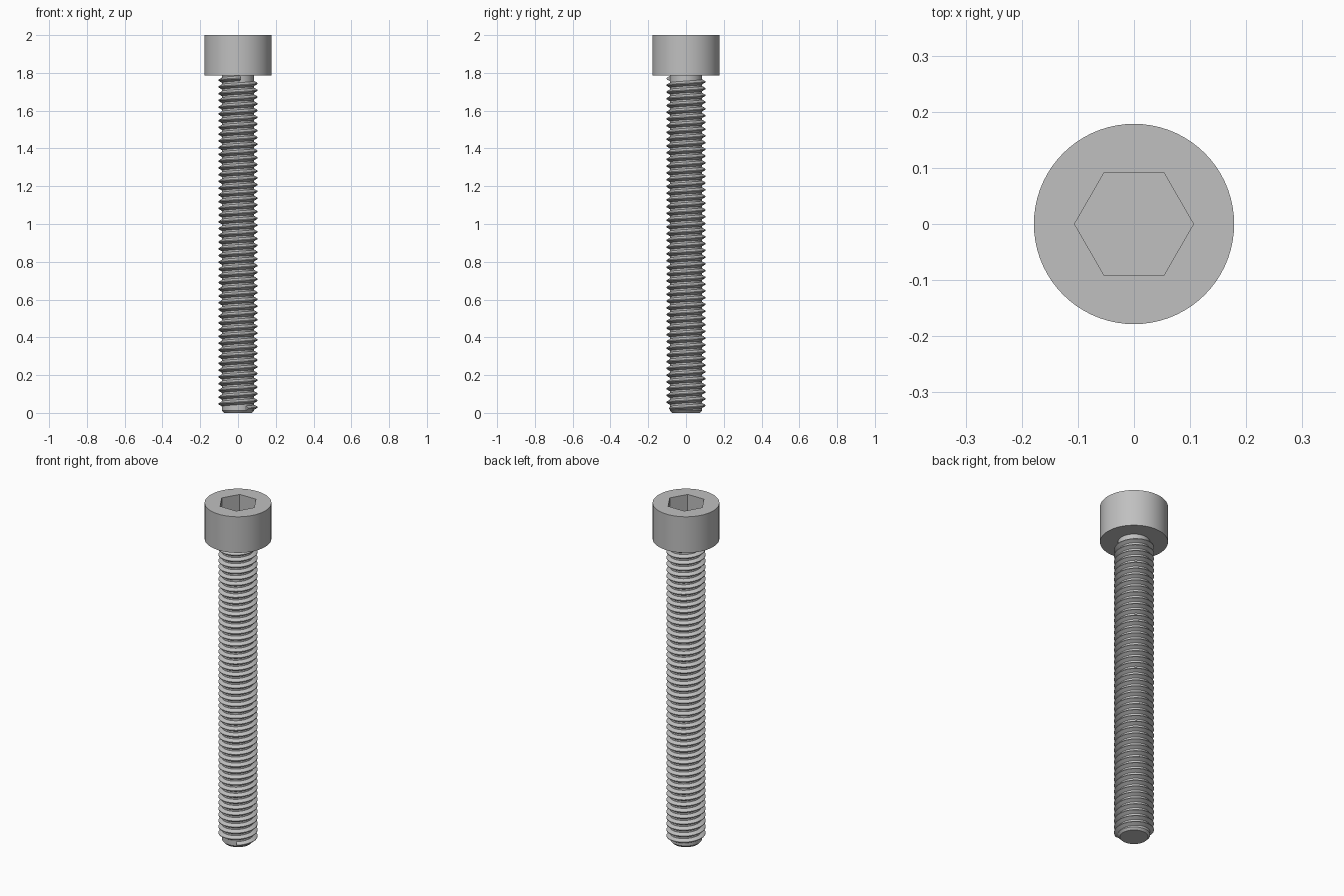
import bpy, bmesh
from math import pi, sin, cos, tau
from mathutils import Vector

cube = bpy.data.objects.get("Cube")
if cube:
    bpy.data.objects.remove(cube, do_unlink=True)

steel = bpy.data.materials.new("grey steel")
steel.use_nodes = True
grey = (0.527, 0.527, 0.527, 1)
steel.diffuse_color = grey
bsdf = next(n for n in steel.node_tree.nodes if n.type == 'BSDF_PRINCIPLED')
bsdf.inputs["Base Color"].default_value = grey

SIDES = 72
PITCH = 0.0357
ROOT, CREST = 0.085, 0.1045
HEAD_BOTTOM = 1.787


def circle(radius, z):
    return [Vector((radius * cos(tau * i / SIDES), radius * sin(tau * i / SIDES), z))
            for i in range(SIDES)]


def hexagon(radius, z):
    """Hexagon with a corner on +x, split into as many points as the circle."""
    corners = [Vector((radius * cos(k * pi / 3), radius * sin(k * pi / 3), z))
               for k in range(6)]
    per_side = SIDES // 6
    return [corners[i // per_side].lerp(corners[(i // per_side + 1) % 6],
                                        (i % per_side) / per_side)
            for i in range(SIDES)]


def loft(name, rings, closed):
    """Skin a list of rings and cap both ends."""
    bm = bmesh.new()
    rows = [[bm.verts.new(p) for p in ring] for ring in rings]
    count = len(rows[0])
    for low, high in zip(rows, rows[1:]):
        for i in range(count):
            j = (i + 1) % count
            bm.faces.new((low[i], low[j], high[j], high[i]))
    bm.faces.new(rows[0][::-1])
    bm.faces.new(rows[-1])
    bmesh.ops.recalc_face_normals(bm, faces=bm.faces)
    mesh = bpy.data.meshes.new(name)
    bm.to_mesh(mesh)
    bm.free()
    mesh.materials.append(steel)
    obj = bpy.data.objects.new(name, mesh)
    bpy.context.collection.objects.link(obj)
    bpy.ops.object.select_all(action='DESELECT')
    obj.select_set(True)
    bpy.context.view_layer.objects.active = obj
    bpy.ops.object.shade_smooth_by_angle(angle=pi / 7)
    return obj


# Cylindrical head with a hexagonal socket
HEAD, SOCKET = 0.1785, 0.106
loft("socket_head", [circle(HEAD, HEAD_BOTTOM), circle(HEAD, 2),
                     hexagon(SOCKET, 2), hexagon(SOCKET, 1.89)], True)

# Shank core with a chamfered tip
loft("shank_core", [circle(0.074, 0), circle(ROOT, 0.012),
                    circle(ROOT, HEAD_BOTTOM + 0.005)], True)

# Right-handed helical thread with a trapezoid section sunk slightly in the core
STEPS = 48
profile = [(ROOT - 0.002, -0.0145), (CREST, -0.002),
           (CREST, 0.002), (ROOT - 0.002, 0.0145)]
sections = []
for i in range(-STEPS // 6, int(48.8 * STEPS)):
    a = tau * i / STEPS
    z = 0.03 + PITCH * i / STEPS
    sections.append([Vector((r * cos(a), r * sin(a), z + dz)) for r, dz in profile])
loft("helical_thread", sections, False)
